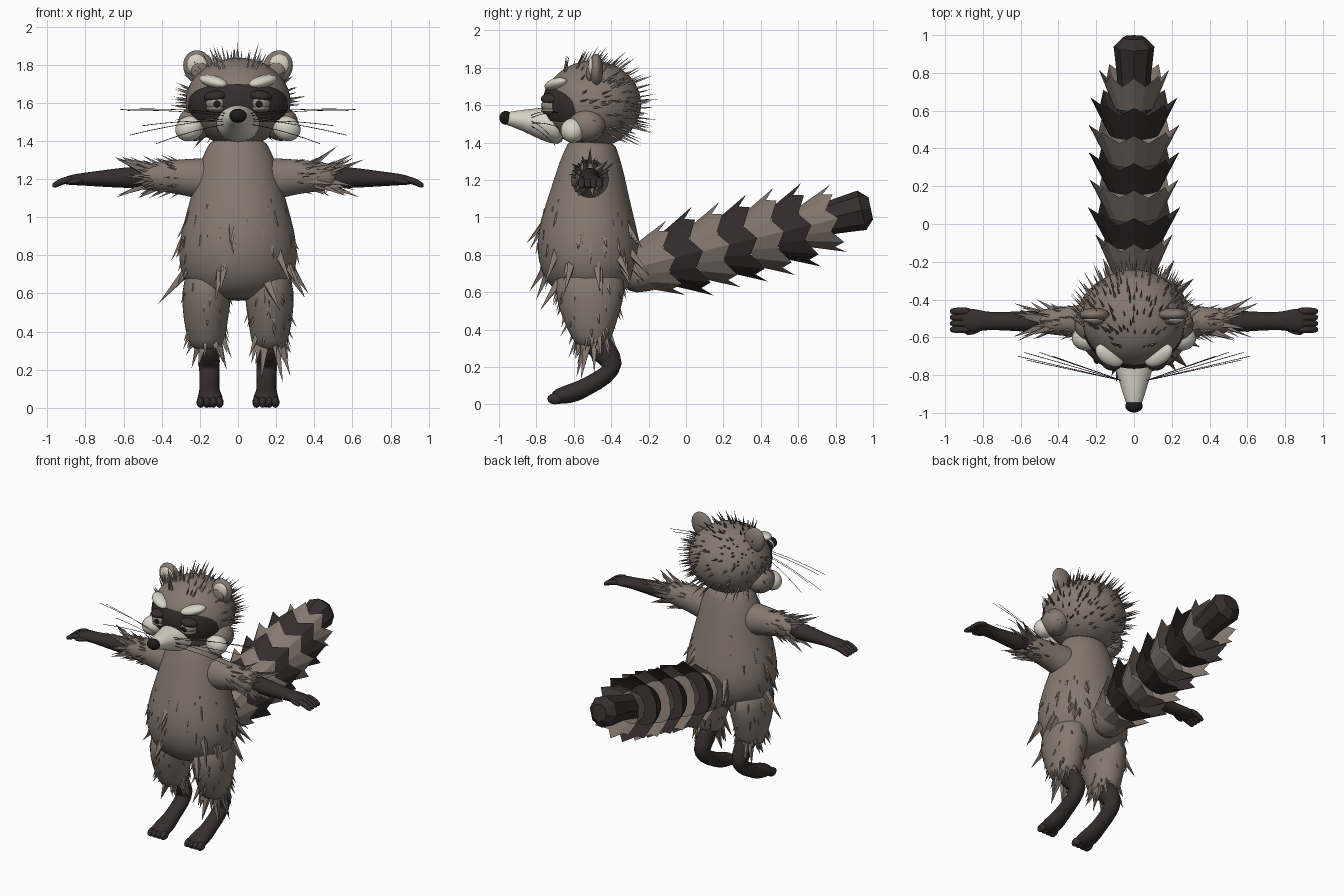
import bpy, bmesh, random
from math import sin, cos, pi, radians
from mathutils import Vector as V, Euler, Matrix

random.seed(7)
cube = bpy.data.objects.get("Cube")
if cube:
    bpy.data.objects.remove(cube)


def material(name, rgb):
    m = bpy.data.materials.new(name)
    m.use_nodes = True
    m.diffuse_color = (*rgb, 1)
    m.node_tree.nodes["Principled BSDF"].inputs["Base Color"].default_value = (*rgb, 1)
    return m


TAUPE = material("taupe fur", (0.235, 0.19, 0.16))
DARK = material("dark fur", (0.037, 0.027, 0.027))
WHITE = material("cream fur", (0.68, 0.65, 0.56))
BLACK = material("nose black", (0.012, 0.01, 0.01))
EYE = material("eye grey", (0.32, 0.28, 0.24))


def finish(name, bm, mat, smooth=True, subsurf=0):
    bmesh.ops.recalc_face_normals(bm, faces=bm.faces)
    me = bpy.data.meshes.new(name)
    bm.to_mesh(me)
    bm.free()
    me.materials.append(mat)
    for p in me.polygons:
        p.use_smooth = smooth
    ob = bpy.data.objects.new(name, me)
    bpy.context.collection.objects.link(ob)
    if subsurf:
        ob.modifiers.new("smooth", "SUBSURF").levels = subsurf


def frames(rings, side):
    """Centre, side axis and cross axis with radii for every ring of a path."""
    pts = [V(r[0]) for r in rings]
    out = []
    for i, r in enumerate(rings):
        d = (pts[min(i + 1, len(pts) - 1)] - pts[max(i - 1, 0)]).normalized()
        u = (side - d * side.dot(d)).normalized()
        out.append((pts[i], u * r[1], d.cross(u) * r[2]))
    return out


def loft(name, rings, side, mat, n=18, smooth=True, subsurf=1):
    bm = bmesh.new()
    loops = [[bm.verts.new(c + u * cos(2 * pi * k / n) + v * sin(2 * pi * k / n)) for k in range(n)]
             for c, u, v in frames(rings, side)]
    for a, b in zip(loops, loops[1:]):
        for k in range(n):
            bm.faces.new((a[k], a[k - 1], b[k - 1], b[k]))
    bm.faces.new(loops[0])
    bm.faces.new(loops[-1])
    finish(name, bm, mat, smooth, subsurf)


def ball(name, loc, size, mat, rot=(0, 0, 0), seg=28):
    bm = bmesh.new()
    bmesh.ops.create_uvsphere(bm, u_segments=seg, v_segments=seg // 2, radius=1)
    mtx = Matrix.LocRotScale(V(loc), Euler([radians(a) for a in rot]), V(size))
    bmesh.ops.transform(bm, matrix=mtx, verts=bm.verts)
    finish(name, bm, mat)


def fur(name, tufts, mat=TAUPE):
    """Four-sided spikes from (root, direction, length, radius)."""
    bm = bmesh.new()
    for root, d, length, rad in tufts:
        d = d.normalized()
        u = d.orthogonal().normalized() * rad
        v = d.cross(u)
        base = [bm.verts.new(root - d * rad * 2 + o) for o in (u, v, -u, -v)]
        tip = bm.verts.new(root + d * length)
        for k in range(4):
            bm.faces.new((base[k - 1], base[k], tip))
    finish(name, bm, mat, False)


def tufts_on(rings, side, count, flow, lift, short, long, rad, lo=0, hi=1):
    """Random spikes over a loft; they lengthen towards the end of the path."""
    fr, out = frames(rings, side), []
    for _ in range(count):
        t = random.uniform(lo, hi)
        f = t * (len(fr) - 1.001)
        i, a = int(f), random.uniform(0, 2 * pi)
        p = [c + u * cos(a) + v * sin(a) for c, u, v in fr[i:i + 2]]
        normal = fr[i][1].normalized() * cos(a) + fr[i][2].normalized() * sin(a)
        size = (short + (long - short) * t) * random.uniform(0.5, 1.2)
        root = p[0].lerp(p[1], f - i) - normal * rad
        out.append((root, normal * lift * random.uniform(0.6, 1.4) + flow, size, rad * (0.6 + t)))
    return out


X, Y, Z = V((1, 0, 0)), V((0, 1, 0)), V((0, 0, 1))

# torso
torso = [((0, -.5, 1.42), .14, .12), ((0, -.505, 1.36), .165, .14), ((0, -.51, 1.28), .205, .172),
         ((0, -.515, 1.15), .235, .205), ((0, -.525, 1.0), .28, .25), ((0, -.525, .85), .315, .282),
         ((0, -.51, .72), .31, .265), ((0, -.51, .62), .255, .21), ((0, -.51, .56), .12, .12)]
loft("torso", torso, X, TAUPE, 28)
fur("torso_fur", tufts_on(torso, X, 110, -Z, .35, .04, .085, .011, .3, .85)
    + tufts_on(torso, X, 26, -Z, .75, .1, .23, .03, .5, .82))

for s, tag in ((1, "left_"), (-1, "right_")):
    # thigh and lower leg
    thigh = [((.15 * s, -.51, .74), .12, .18), ((.165 * s, -.515, .6), .135, .195), ((.17 * s, -.51, .47), .12, .155),
             ((.165 * s, -.5, .36), .1, .11), ((.16 * s, -.49, .31), .085, .085)]
    loft(tag + "thigh", thigh, X, TAUPE)
    fur(tag + "thigh_fur", tufts_on(thigh, X, 38, -Z, .45, .04, .09, .013, .2, .95)
        + tufts_on(thigh, X, 14, -Z, .35, .08, .15, .024, .65, 1))
    leg = [((.155 * s, -.5, .37), .058, .08), ((.15 * s, -.44, .28), .056, .076), ((.15 * s, -.38, .21), .055, .06),
           ((.15 * s, -.43, .15), .053, .052), ((.15 * s, -.53, .095), .053, .047), ((.148 * s, -.59, .065), .06, .054),
           ((.146 * s, -.66, .047), .07, .047), ((.146 * s, -.72, .034), .064, .034)]
    loft(tag + "lower_leg", leg, X, DARK)
    for k in range(4):
        ball(tag + "toe", ((.097 + .033 * k) * s, -.7, .03), (.022, .042, .03), DARK, seg=12)

    # sleeve, forearm and hand
    sleeve = [((.1 * s, -.51, 1.195), .115, .125), ((.2 * s, -.515, 1.203), .1, .108), ((.3 * s, -.515, 1.212), .086, .094),
              ((.42 * s, -.515, 1.215), .073, .079), ((.53 * s, -.515, 1.21), .062, .065)]
    loft(tag + "sleeve", sleeve, Y, TAUPE)
    fur(tag + "sleeve_fur", tufts_on(sleeve, Y, 50, X * s, .5, .03, .1, .009, .5, 1)
        + tufts_on(sleeve, Y, 12, X * s, .55, .08, .2, .02, .65, 1))
    forearm = [((.48 * s, -.515, 1.21), .06, .06), ((.58 * s, -.515, 1.208), .056, .056),
               ((.7 * s, -.515, 1.203), .048, .045), ((.79 * s, -.513, 1.2), .048, .036),
               ((.85 * s, -.51, 1.198), .066, .03), ((.92 * s, -.51, 1.19), .06, .022)]
    loft(tag + "forearm", forearm, Y, DARK)
    for k in range(4):
        y = -.558 + .032 * k
        loft(tag + "finger", [((.86 * s, y, 1.2), .022, .02), ((.91 * s, y, 1.195), .022, .02),
                              ((.95 * s, y, 1.175), .021, .019), ((.975 * s, y, 1.16), .014, .012)], Y, DARK, 8)
    loft(tag + "thumb", [((.81 * s, -.545, 1.195), .022, .018), ((.85 * s, -.57, 1.19), .02, .018),
                         ((.9 * s, -.578, 1.18), .012, .01)], Y, DARK, 8)

# head
HC, HR = V((0, -.5, 1.605)), V((.275, .26, .232))


def on_head(d, grow=1.0):
    return HC + V([a * b * grow for a, b in zip(HR, d)])


ball("head", HC, HR, TAUPE, seg=40)

# dark band across the eyes
bm = bmesh.new()
cols, rows = 40, 10
grid = []
for i in range(cols + 1):
    w = 2 * i / cols - 1
    half = .36 * max(1 - abs(w) ** 5, 0) ** .5 + .02
    az = w * 1.22
    levels = [.02 - .17 * w * w + half * (2 * j / rows - 1) for j in range(rows + 1)]
    grid.append([bm.verts.new(on_head((sin(az) * cos(el), -cos(az) * cos(el), sin(el)), 1.025)) for el in levels])
for a, b in zip(grid, grid[1:]):
    for j in range(rows):
        bm.faces.new((a[j], b[j], b[j + 1], a[j + 1]))
finish("eye_mask", bm, DARK)

# muzzle and nose
muzzle = [((0, -.64, 1.49), .125, .108), ((0, -.72, 1.493), .115, .1), ((0, -.8, 1.508), .09, .078),
          ((0, -.88, 1.522), .064, .054), ((0, -.95, 1.528), .044, .037), ((0, -.975, 1.53), .025, .025)]
loft("muzzle", muzzle, X, WHITE, 24)
ball("nose", (0, -.963, 1.532), (.046, .035, .037), BLACK)

for s, tag in ((1, "left_"), (-1, "right_")):
    # eyes, brows and cheeks
    ball(tag + "eye", (.115 * s, -.72, 1.6), (.055, .052, .046), EYE)
    ball(tag + "upper_lid", (.115 * s, -.716, 1.634), (.064, .06, .032), DARK, (0, 8 * s, 0))
    ball(tag + "pupil", (.11 * s, -.77, 1.594), (.018, .004, .018), BLACK, seg=16)
    ball(tag + "lower_lid", (.115 * s, -.718, 1.57), (.054, .054, .022), TAUPE)
    ball(tag + "brow", (.13 * s, -.695, 1.712), (.085, .05, .031), WHITE, (0, -13 * s, 33 * s))
    ball(tag + "cheek", (.255 * s, -.605, 1.465), (.075, .065, .065), WHITE, (0, 20 * s, 0))
    ball(tag + "jowl", (.225 * s, -.53, 1.49), (.09, .1, .09), TAUPE)
    # ear
    ball(tag + "ear", (.208 * s, -.48, 1.787), (.078, .036, .09), TAUPE, (0, 22 * s, 0))
    ball(tag + "inner_ear", (.215 * s, -.505, 1.8), (.052, .019, .055), WHITE, (0, 22 * s, 0))
    ball(tag + "ear_fold", (.2 * s, -.515, 1.765), (.045, .02, .05), TAUPE, (0, 22 * s, 0))
    fur(tag + "ear_tuft", [(V(((.15 + .02 * k) * s, -.52, 1.73)), V((.25 * s, -.1, 1)), .075, .012) for k in range(3)])
    # whiskers
    for k, (ex, ey, ez) in enumerate(((.615, -.7, 1.565), (.58, -.68, 1.56), (.57, -.72, 1.43),
                                      (.5, -.68, 1.48), (.43, -.7, 1.385))):
        cu = bpy.data.curves.new(tag + "whisker", "CURVE")
        cu.dimensions, cu.bevel_depth, cu.bevel_resolution = "3D", .0017, 0
        sp = cu.splines.new("NURBS")
        sp.points.add(2)
        root = V((.06 * s, -.83, 1.545 - .014 * k))
        end = V((ex * s, ey, ez))
        for p, co in zip(sp.points, (root, root.lerp(end, .5) + Z * .02, end)):
            p.co = (*co, 1)
        sp.use_endpoint_u, sp.order_u = True, 3
        cu.materials.append(DARK)
        bpy.context.collection.objects.link(bpy.data.objects.new(tag + "whisker", cu))

# head fur, leaving the face bare
tufts = []
while len(tufts) < 210:
    d = V([random.gauss(0, 1) for _ in range(3)]).normalized()
    if d.y < -.25 and d.z < .7 or d.z < -.8:
        continue
    tufts.append((on_head(d, .98), d * .9 + V((0, .65, .1)), random.uniform(.04, .12), random.uniform(.006, .011)))
fur("head_fur", tufts)

# tail of nested flared cups with toothed rims
A = V((0, .97, .24)).normalized()
UP = X.cross(A)
loft("tail_root", [((0, -.36, .68), .1, .1), ((0, -.25, .72), .125, .13), ((0, -.1, .78), .14, .15)], X, TAUPE)
for i, r in enumerate((.205, .245, .235, .24, .24, .23, .185)):
    rim = V((0, -.055 + .145 * i, .785 + .035 * i))
    bm = bmesh.new()
    inner, outer = [], []
    for k in range(16):
        a = 2 * pi * k / 16
        out = X * cos(a) + UP * sin(a)
        tooth = k % 2 == 0
        inner.append(bm.verts.new(rim - A * .2 + out * r * .58))
        outer.append(bm.verts.new(rim - A * (0 if tooth else .055) + out * r * (1 if tooth else .84)))
    for k in range(16):
        bm.faces.new((inner[k - 1], inner[k], outer[k], outer[k - 1]))
    bm.faces.new(inner)
    finish("tail_ring", bm, DARK if i % 2 else TAUPE, False)
loft("tail_tip", [((0, .6, .95), .09, .09), ((0, .78, 1.0), .09, .09), ((0, .94, 1.038), .108, .108),
                  ((0, .988, 1.048), .06, .06)], X, DARK, 8, False, 0)
